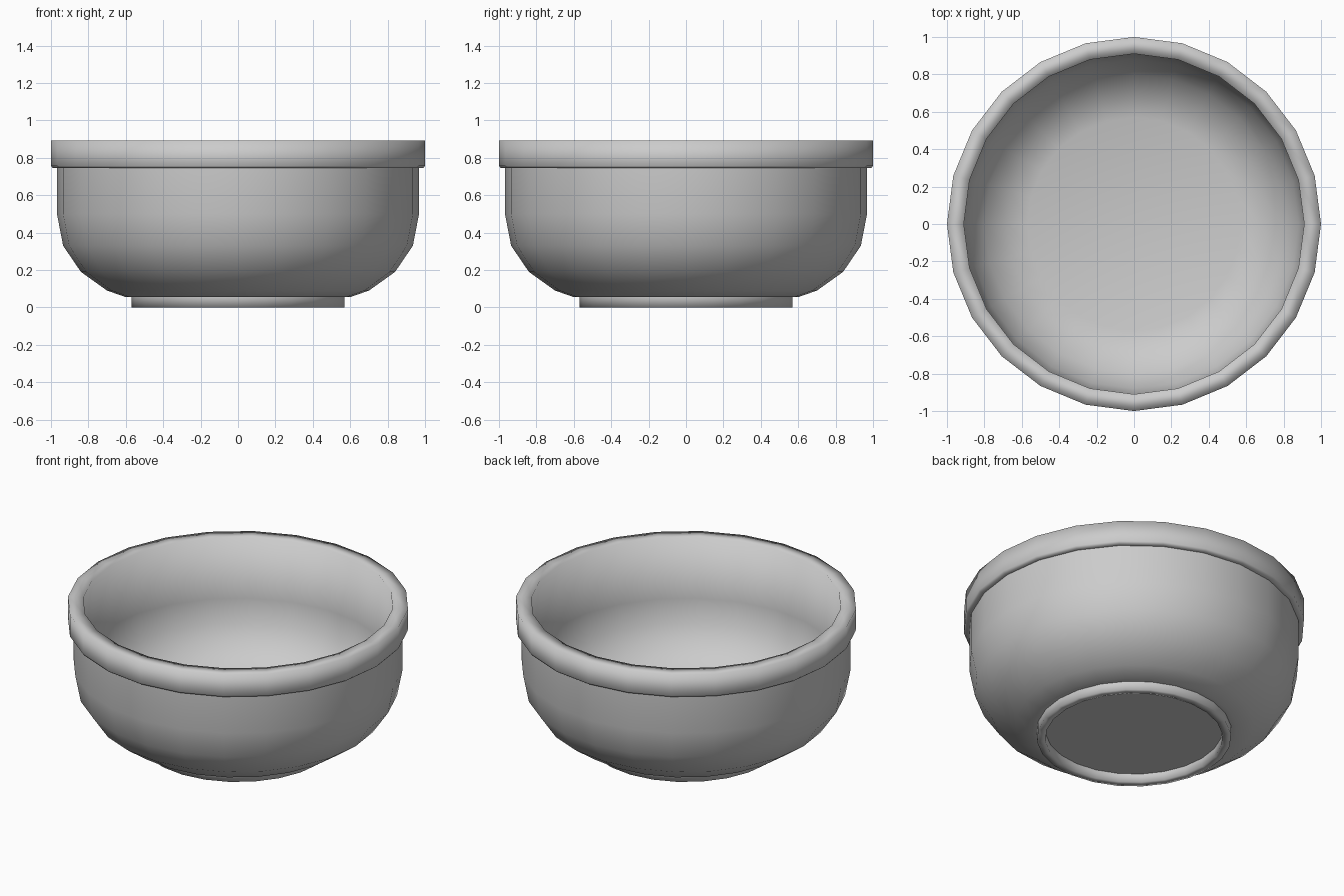
import bpy, bmesh, math

if "Cube" in bpy.data.objects:
    bpy.data.objects.remove(bpy.data.objects["Cube"])

SIDES = 24


def lathe(name, profile, sharp=(), cap_start=False, cap_end=False):
    """Spin an (r, z) profile around z; rings listed in sharp keep a hard edge."""
    bm = bmesh.new()
    rings = [[bm.verts.new((r * math.cos(2 * math.pi * i / SIDES),
                            r * math.sin(2 * math.pi * i / SIDES), z))
              for i in range(SIDES)] for r, z in profile]
    for a, b in zip(rings, rings[1:]):
        for i in range(SIDES):
            j = (i + 1) % SIDES
            bm.faces.new((a[i], a[j], b[j], b[i]))
    if cap_start:
        bm.faces.new(rings[0][::-1])
    if cap_end:
        bm.faces.new(rings[-1])
    for f in bm.faces:
        f.smooth = True
    for k in sharp:
        for i in range(SIDES):
            bm.edges.get((rings[k][i], rings[k][(i + 1) % SIDES])).smooth = False
    mesh = bpy.data.meshes.new(name)
    bm.to_mesh(mesh)
    bm.free()
    obj = bpy.data.objects.new(name, mesh)
    bpy.context.collection.objects.link(obj)
    return obj


outer = [(0.57, 0.055), (0.60, 0.055), (0.70, 0.09), (0.84, 0.19),
         (0.935, 0.33), (0.968, 0.50), (0.968, 0.745)]
rim = [(0.99, 0.745), (1.0, 0.757), (1.0, 0.893), (0.91, 0.893)]
inner = [(0.91, 0.50), (0.88, 0.35), (0.80, 0.23), (0.68, 0.14), (0.57, 0.11)]

# Bowl wall, thick rim and interior
lathe("bowl", outer + rim + inner, sharp=(6,), cap_end=True)

# Foot ring with recessed underside
lathe("foot_ring", [(0.52, 0.055), (0.52, 0.0), (0.57, 0.0), (0.57, 0.055)],
      sharp=(0,), cap_start=True)
